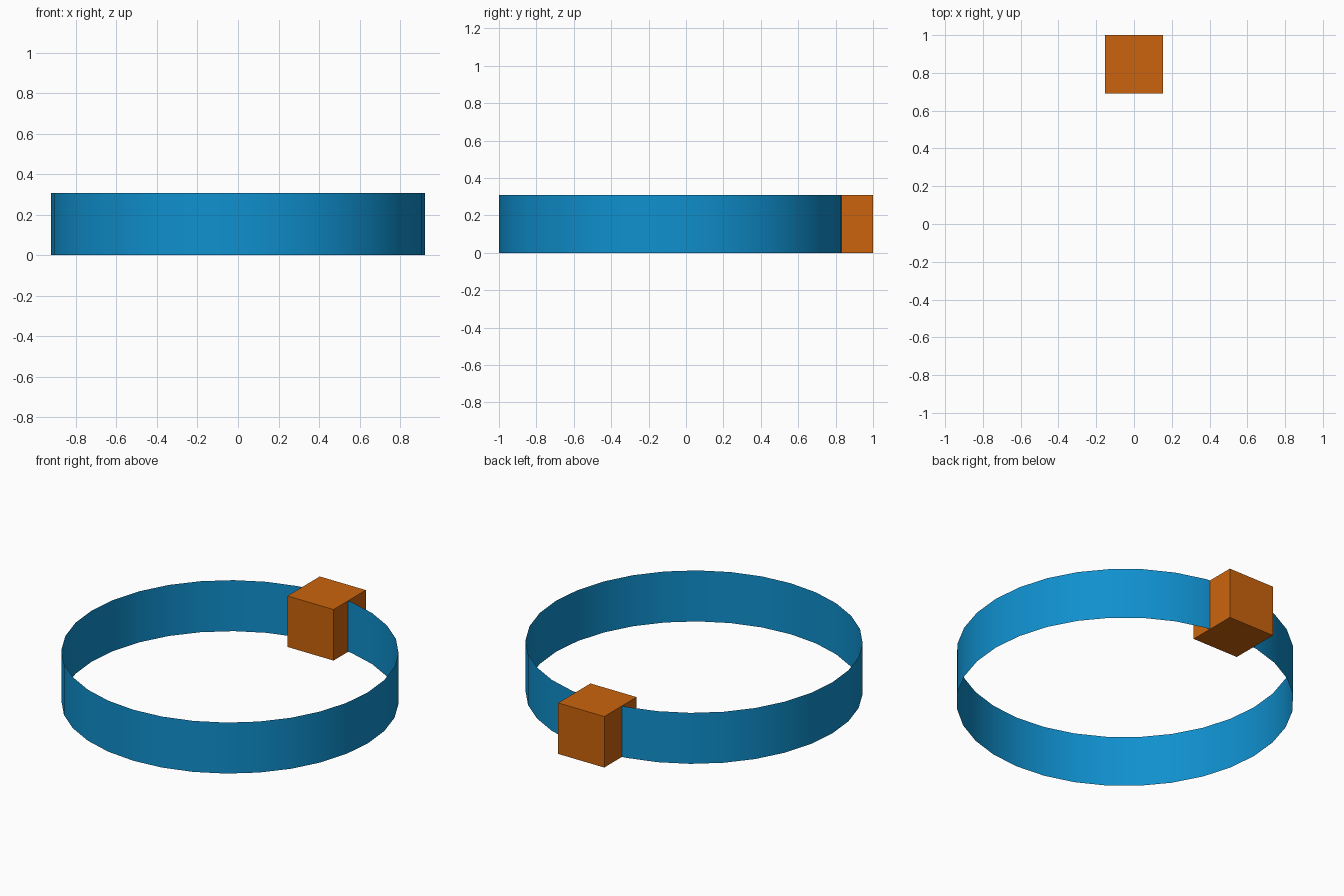
import bpy
import math

if "Cube" in bpy.data.objects:
    bpy.data.objects.remove(bpy.data.objects["Cube"])

RADIUS = 0.923
SIZE = 0.308
RING_Y = -1 + RADIUS


def paint(obj, name, color):
    mat = bpy.data.materials.new(name)
    mat.diffuse_color = (*color, 1)
    mat.use_nodes = True
    mat.node_tree.nodes["Principled BSDF"].inputs["Base Color"].default_value = mat.diffuse_color
    obj.data.materials.append(mat)


# Open, thin ring band
bpy.ops.mesh.primitive_cylinder_add(vertices=32, radius=RADIUS, depth=SIZE,
                                    end_fill_type='NOTHING',
                                    location=(0, RING_Y, SIZE / 2))
band = bpy.context.object
band.name = "ring_band"
bpy.ops.object.shade_smooth_by_angle(angle=math.radians(30))
paint(band, "blue", (0.005, 0.28, 0.62))

# Block straddling the back of the band
bpy.ops.mesh.primitive_cube_add(size=SIZE, location=(0, 1 - SIZE / 2, SIZE / 2))
block = bpy.context.object
block.name = "block"
paint(block, "orange", (0.60, 0.127, 0.004))
